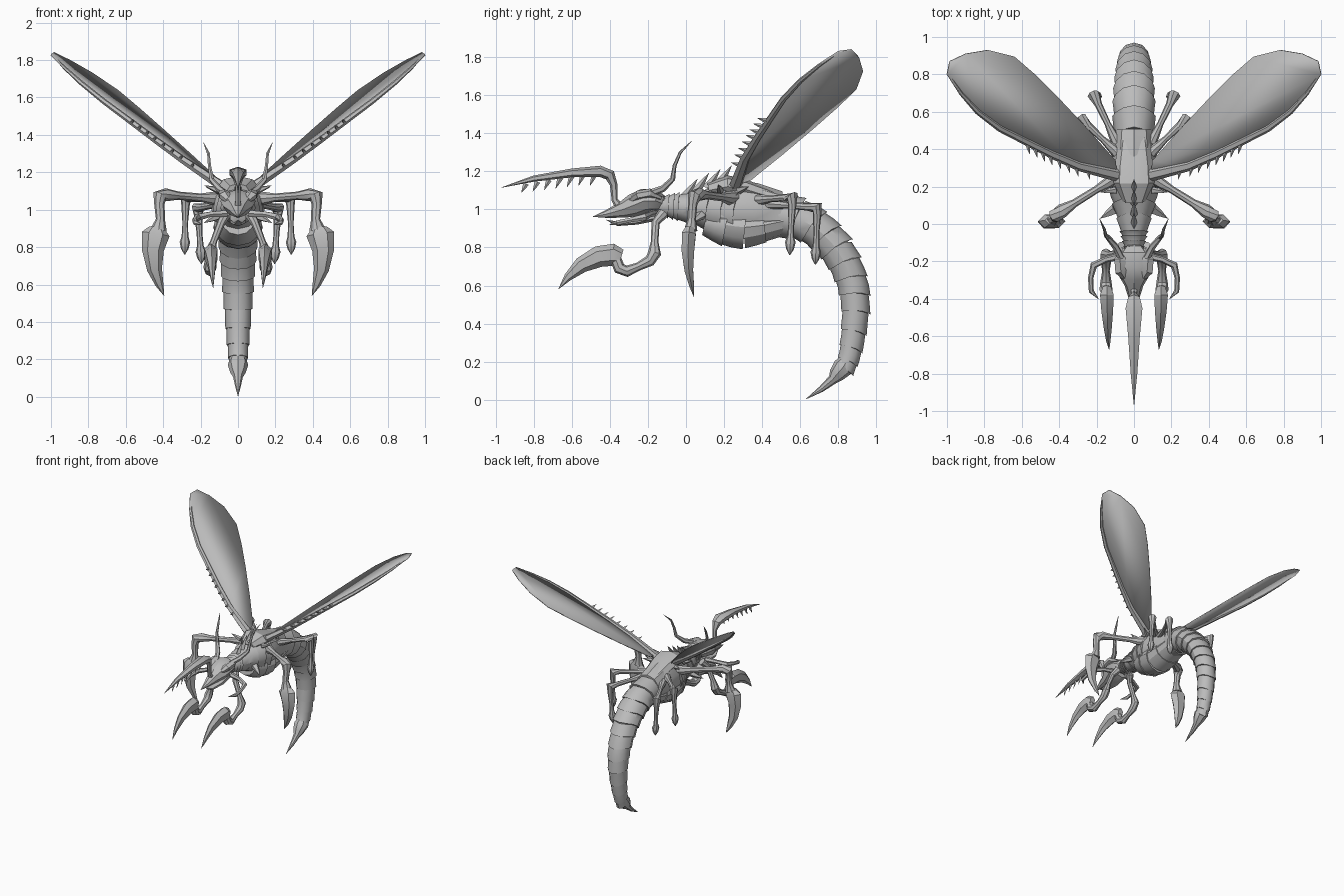
import bpy, bmesh, math
from mathutils import Vector as V

shell = bpy.data.materials.new("shell_grey")
shell.diffuse_color = (0.5, 0.5, 0.5, 1)
X, Y, Z = V((1, 0, 0)), V((0, 1, 0)), V((0, 0, 1))


def finish(name, bm, mirror=False, smooth=32):
    bmesh.ops.recalc_face_normals(bm, faces=bm.faces)
    me = bpy.data.meshes.new(name)
    bm.to_mesh(me)
    bm.free()
    me.materials.append(shell)
    ob = bpy.data.objects.new(name, me)
    bpy.context.collection.objects.link(ob)
    if mirror:
        ob.modifiers.new("mirror", 'MIRROR').use_mirror_merge = False
    bpy.ops.object.select_all(action='DESELECT')
    ob.select_set(True)
    bpy.context.view_layer.objects.active = ob
    bpy.ops.object.shade_smooth_by_angle(angle=math.radians(smooth))
    return ob


def loft(bm, rings, sides=8, hint=X, vee=0.0):
    """Rings are (x, y, z, half size along hint, half size across)."""
    pts = [V(r[:3]) for r in rings]
    loops = []
    for i, r in enumerate(rings):
        a, b = pts[max(i - 1, 0)], pts[min(i + 1, len(pts) - 1)]
        t = (b - a).normalized()
        s = (hint - t * hint.dot(t)).normalized()
        n = s.cross(t)
        loop = []
        for k in range(sides):
            q = 2 * math.pi * k / sides + math.pi / 2
            shift = vee * r[4] * max(0, math.sin(q)) ** 2
            loop.append(bm.verts.new(pts[i] + s * math.cos(q) * r[3] + n * math.sin(q) * r[4] + t * shift))
        loops.append(loop)
    for p, q in zip(loops, loops[1:]):
        for k in range(sides):
            j = (k + 1) % sides
            bm.faces.new((p[k], p[j], q[j], q[k]))
    bm.faces.new(loops[0])
    bm.faces.new(loops[-1])


def part(name, *lofts, mirror=False, sides=8, hint=X, vee=0.0):
    bm = bmesh.new()
    for rings in lofts:
        loft(bm, rings, sides, hint, vee)
    return finish(name, bm, mirror)


def sample(rings, u):
    i = min(int(u), len(rings) - 2)
    return V(rings[i]).lerp(V(rings[i + 1]), u - i)


def plates(name, rings, count, flare, vee):
    """Overlapping armour rings, each flaring at its rear edge."""
    step = (len(rings) - 1) / count
    out = []
    for i in range(count):
        seg = []
        for f, grow in ((0, 0.95), (0.55, 1.0), (1.1, flare)):
            r = sample(rings, min((i + f) * step, len(rings) - 1))
            seg.append((*r[:3], r[3] * grow, r[4] * grow))
        out.append(seg)
    return part(name, *out, sides=12, vee=vee)


def spike(base, tip, w, d):
    b, t = V(base), V(tip)
    return [(*b, w, d), (*b.lerp(t, 0.5), w * .6, d * .6), (*t, .001, .001)]


# --- body ---
def yz(rows):
    return [V((0, *r)) for r in rows]


plates("neck", yz([(-.15, 1.02, .045, .045), (-.04, 1.015, .07, .07)]), 4, 1.12, .05)
plates("thorax", yz([(-.06, 1.015, .065, .065), (.05, 1.01, .095, .09), (.15, 1.005, .125, .125),
                     (.25, 1.0, .135, .15)]), 4, 1.05, .3)
part("thorax_core", [(0, .17, 1.0, .12, .12), (0, .25, 1.0, .13, .15), (0, .36, .99, .125, .15),
                     (0, .5, .98, .11, .115)], sides=10)
plates("belly", yz([(.1, .94, .09, .08), (.2, .92, .125, .11), (.3, .905, .13, .115), (.4, .915, .12, .09),
                    (.52, .94, .1, .07)]), 4, 1.03, 0)
part("wing_saddle", [(0, .12, 1.1, .06, .04), (0, .22, 1.12, .11, .06), (0, .3, 1.11, .105, .05),
                     (0, .46, 1.06, .08, .04)])
plates("abdomen", yz([(.46, .975, .11, .12), (.6, .95, .11, .105), (.7, .89, .108, .095), (.78, .81, .1, .092),
                      (.84, .71, .092, .085), (.88, .6, .083, .08), (.893, .48, .074, .072),
                      (.88, .34, .062, .064), (.86, .23, .053, .056), (.835, .16, .045, .05)]), 12, 1.06, .35)
part("stinger", [(0, .85, .21, .04, .04), (0, .825, .17, .055, .055), (0, .79, .13, .042, .042),
                 (0, .77, .105, .026, .026), (0, .71, .055, .015, .016), (0, .63, .003, .001, .001)])
part("back_spikes", *[spike((0, y, z), (0, y + .07, z + .1), .02, .025)
                      for y, z in ((-.01, 1.06), (.05, 1.09), (.11, 1.11), (.17, 1.13))], sides=4)
part("thorax_thorns", spike((.1, .08, .97), (.18, .03, .93), .025, .03),
     spike((.1, .18, 1.1), (.18, .17, 1.13), .02, .02),
     spike((.1, .28, 1.1), (.17, .33, 1.12), .02, .02), mirror=True, sides=5, hint=Z)

# --- head ---
part("head", [(0, -.12, 1.03, .045, .04), (0, -.16, 1.045, .085, .06), (0, -.22, 1.045, .095, .065),
              (0, -.28, 1.02, .08, .06), (0, -.33, 1.0, .05, .045), (0, -.42, .975, .022, .02),
              (0, -.49, .962, .001, .001)])
part("lower_jaw", [(0, -.16, .97, .05, .03), (0, -.26, .94, .05, .02), (0, -.36, .925, .025, .012),
                   (0, -.42, .945, .001, .001)], sides=6)
part("brow", [(.04, -.3, 1.04, .012, .012), (.07, -.25, 1.075, .035, .025), (.075, -.19, 1.085, .035, .025),
              (.06, -.13, 1.06, .01, .01)], mirror=True, sides=6)
part("antenna", [(.06, -.2, 1.08, .02, .02), (.1, -.12, 1.11, .018, .018), (.14, -.07, 1.16, .014, .014),
                 (.152, -.06, 1.23, .01, .01), (.158, -.03, 1.3, .008, .008),
                 (.185, .03, 1.36, .001, .001)], mirror=True, sides=6)
part("side_mandible", [(.06, -.17, .98, .02, .02), (.15, -.19, .975, .016, .016), (.215, -.22, .96, .02, .02),
                       (.232, -.29, .945, .014, .014), (.228, -.36, .93, .014, .014),
                       (.19, -.4, .92, .002, .002)], mirror=True, sides=6, hint=Z)
part("head_scythe", [(0, -.34, 1.0, .025, .025), (0, -.375, 1.05, .015, .016), (0, -.38, 1.13, .016, .02),
                     (0, -.40, 1.18, .035, .03), (0, -.45, 1.2, .052, .03), (0, -.6, 1.192, .036, .023),
                     (0, -.8, 1.162, .02, .016), (0, -.97, 1.115, .001, .001)], sides=6)
part("scythe_teeth", *[spike((0, y, 1.185 - .17 * max(0, -.55 - y)), (0, y - .025, 1.125 - .13 * max(0, -.55 - y)),
                             .008, .015) for y in (-.48, -.54, -.6, -.66, -.72, -.78, -.84)], sides=4)

# --- front claw arms ---
part("front_arm", [(.06, -.12, .98, .03, .03), (.09, -.16, .93, .022, .022), (.13, -.165, .83, .018, .02),
                   (.15, -.165, .77, .03, .035), (.15, -.19, .73, .03, .03), (.15, -.25, .7, .02, .022),
                   (.15, -.31, .675, .03, .03), (.15, -.35, .69, .035, .032), (.145, -.37, .74, .03, .03)],
     mirror=True)
part("front_claw", [(.145, -.34, .75, .025, .04), (.145, -.38, .762, .042, .058), (.143, -.46, .752, .036, .056),
                    (.14, -.55, .708, .024, .042), (.137, -.62, .645, .013, .022), (.133, -.67, .582, .001, .001)],
     mirror=True, sides=6)

# --- middle legs with hanging blades ---
part("middle_leg", [(.08, .26, 1.06, .035, .04), (.14, .22, 1.06, .03, .035), (.2, .185, 1.065, .02, .022),
                    (.32, .11, 1.075, .022, .022), (.385, .07, 1.08, .038, .035), (.42, .045, 1.07, .038, .04),
                    (.42, .035, 1.03, .025, .028), (.415, .03, .95, .022, .024), (.425, .025, .89, .035, .045)],
     mirror=True, hint=Y)
part("middle_claw", [(.435, .02, .905, .025, .04), (.44, .015, .87, .042, .075), (.455, .01, .78, .038, .058),
                     (.446, .015, .68, .026, .04), (.42, .03, .6, .014, .022), (.395, .042, .54, .001, .001)],
     mirror=True, sides=6, hint=Y)


# --- two pairs of hind legs ---
def hind_leg(name, hip, knee, foot):
    h, k, f = V(hip), V(knee), V(foot)
    row = [(h, .03), (h.lerp(k, .15), .026), (h.lerp(k, .4), .017), (h.lerp(k, .8), .02), (k, .034),
           (k.lerp(f, .15), .022), (k.lerp(f, .45), .015), (k.lerp(f, .68), .018), (k.lerp(f, .78), .028),
           (k.lerp(f, .9), .02), (f, .002)]
    part(name, [(*p, r, r) for p, r in row], mirror=True, hint=X)


hind_leg("hind_leg_outer", (.09, .38, 1.05), (.28, .56, 1.065), (.285, .545, .76))
hind_leg("hind_leg_inner", (.09, .43, 1.03), (.215, .69, 1.01), (.195, .68, .71))


# --- wings: a thin tilted plate with a thorny leading spar ---
def on_wing(x, y, lift=0.0):
    return V((x, y, 1.004 + .612 * x + .267 * y + lift))


lead = [(.09, .25), (.3, .3), (.45, .365), (.58, .43), (.72, .5), (.84, .59), (.93, .69), (1.0, .8)]
trail = [(.985, .87), (.9, .91), (.78, .93), (.64, .895), (.53, .8), (.4, .67), (.25, .51), (.1, .34)]
bm = bmesh.new()
bm.faces.new([bm.verts.new(on_wing(*p)) for p in lead + trail])
wing = finish("wing", bm, True)
solid = wing.modifiers.new("thickness", 'SOLIDIFY')
solid.thickness, solid.offset = .008, 0
radii = [.034, .026, .022, .02, .018, .015, .011, .003]
part("wing_spar", [(*on_wing(x - .004, y + .01), r * .8, r) for (x, y), r in zip(lead, radii)],
     mirror=True, sides=6, hint=Z)
thorns = []
for i in range(8):
    u = .75 + i * .31
    j = int(u)
    p = V(lead[j]).lerp(V(lead[j + 1]), u - j)
    thorns.append(spike(on_wing(p.x, p.y), on_wing(p.x - .012, p.y - .05, .035), .012, .014))
part("wing_thorns", *thorns, mirror=True, sides=4, hint=X)
